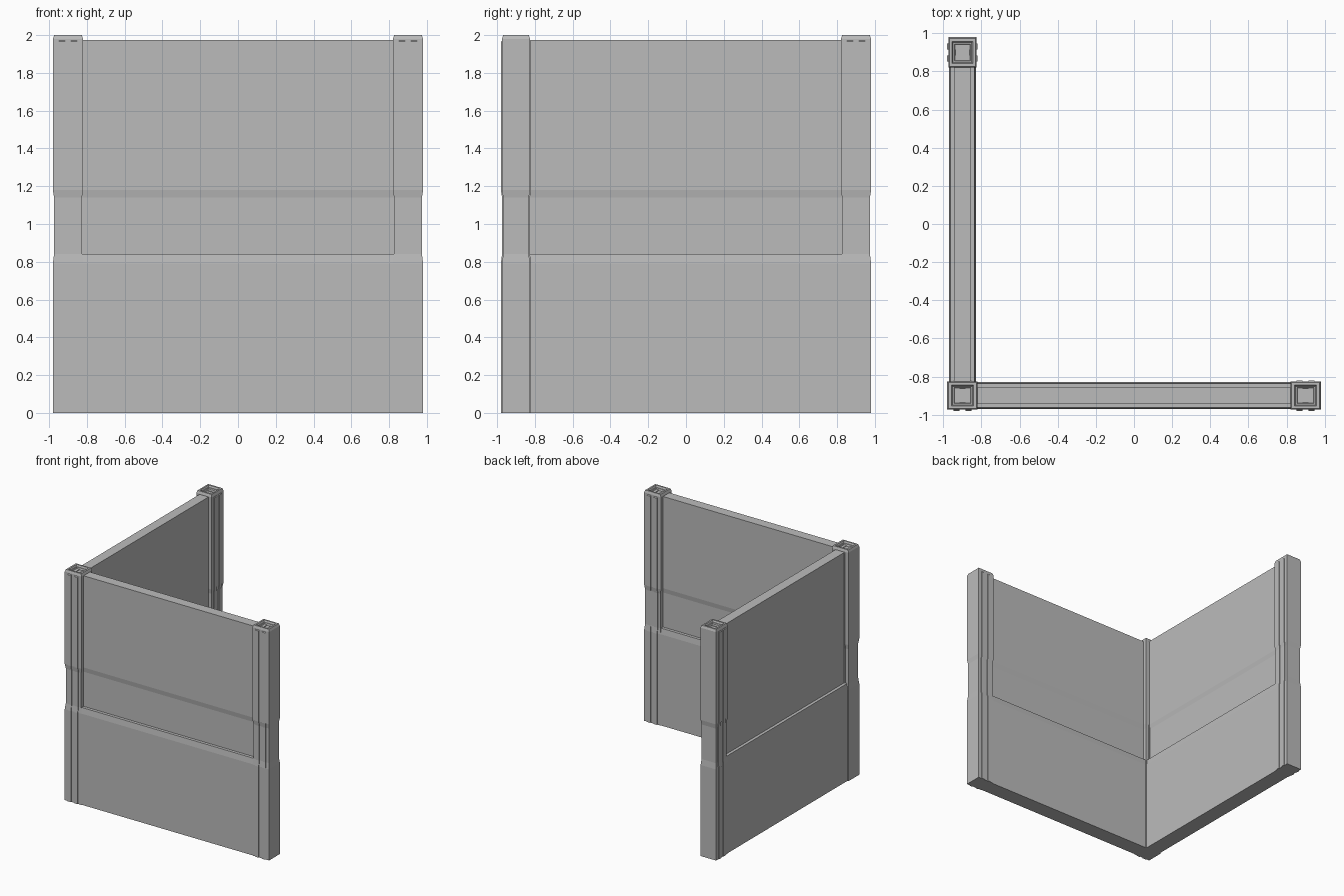
import bpy
import bmesh

cube = bpy.data.objects.get("Cube")
if cube:
    bpy.data.objects.remove(cube, do_unlink=True)

grey = bpy.data.materials.new("plain_grey")
grey.use_nodes = True
GREY = (0.5, 0.5, 0.5, 1)
grey.diffuse_color = GREY
grey.node_tree.nodes["Principled BSDF"].inputs["Base Color"].default_value = GREY

C = 0.9            # distance of post and wall centre lines from the middle


def loft(name, cx, cy, rings, turned=False):
    """Stack rectangles (half width, half depth, height) into a closed solid."""
    bm = bmesh.new()
    loops = []
    for hx, hy, z in rings:
        if turned:
            hx, hy = hy, hx
        loops.append([bm.verts.new((cx + sx * hx, cy + sy * hy, z))
                      for sx, sy in ((-1, -1), (1, -1), (1, 1), (-1, 1))])
    for low, high in zip(loops, loops[1:]):
        for i in range(4):
            j = (i + 1) % 4
            bm.faces.new((low[i], low[j], high[j], high[i]))
    bm.faces.new(loops[0][::-1])
    bm.faces.new(loops[-1])
    bmesh.ops.recalc_face_normals(bm, faces=bm.faces)
    mesh = bpy.data.meshes.new(name)
    bm.to_mesh(mesh)
    bm.free()
    mesh.materials.append(grey)
    obj = bpy.data.objects.new(name, mesh)
    bpy.context.collection.objects.link(obj)
    return obj


# Heights and inward pinch shared by the posts and their ribs
WAIST = ((0, 0), (0, 0.79), (0.006, 0.84), (0.006, 1.14), (0, 1.18))


def post(name, cx, cy, turned):
    # Shaft with chamfered rim and sunken cap
    shaft = [(0.08 - p, 0.074 - p, z) for p, z in WAIST]
    shaft += [(0.08, 0.074, 1.98), (0.073, 0.068, 2.0), (0.058, 0.055, 2.0),
              (0.052, 0.049, 1.985), (0.045, 0.042, 1.985), (0.04, 0.037, 1.97)]
    loft(name, cx, cy, shaft, turned)
    # Pair of raised ribs on both broad faces
    for side, label in ((-1, "a"), (1, "b")):
        off = side * 0.032
        ribs = [(0.016, 0.08 - p, z) for p, z in WAIST]
        ribs += [(0.016, 0.08, 1.965), (0.016, 0.07, 1.975)]
        loft(f"{name}_rib_{label}", cx + (0 if turned else off),
             cy + (off if turned else 0), ribs, turned)


post("corner_post", -C, -C, False)
post("left_post", C, -C, False)
post("back_post", -C, C, True)

# Walls: thick lower part, sloped ledge, thin upper panel
WALL = [(0.84, 0.07, 0), (0.84, 0.07, 0.79), (0.84, 0.063, 0.84),
        (0.84, 0.037, 0.84), (0.84, 0.037, 1.14), (0.84, 0.043, 1.18),
        (0.84, 0.043, 1.975)]
loft("front_wall", 0, -C, WALL)
loft("side_wall", -C, 0, WALL, True)
